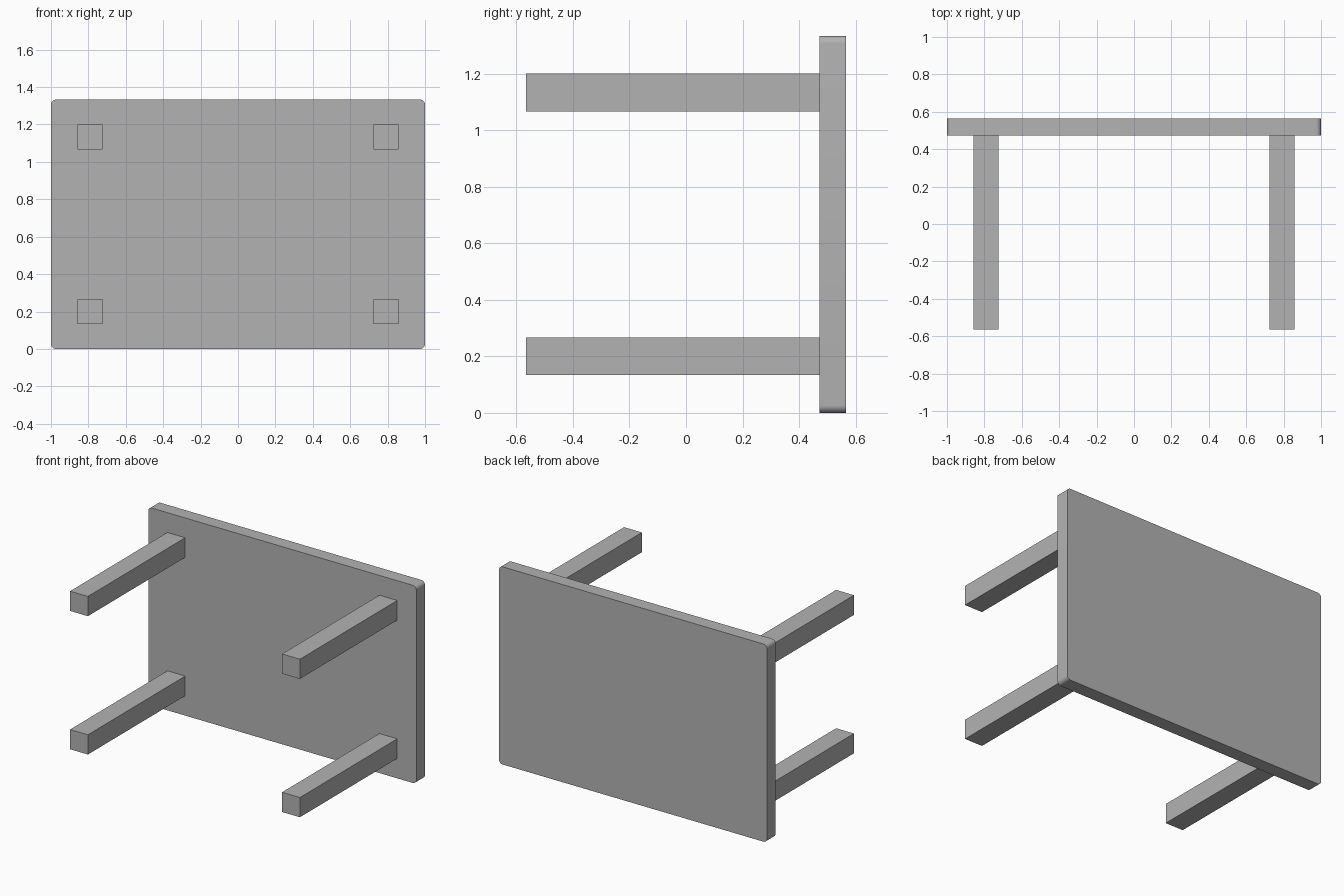
import bpy
import bmesh
from math import radians
from mathutils import Matrix, Vector

cube = bpy.data.objects.get("Cube")
if cube:
    bpy.data.objects.remove(cube, do_unlink=True)

WIDTH, HEIGHT = 2.0, 1.333
FRONT, BACK = -0.565, 0.565
THICKNESS = 0.093
CORNER = 0.027
LEG = 0.133
INSET = 0.2          # board edge to leg centre

grey = bpy.data.materials.new("plain grey")
grey.use_nodes = True
grey.diffuse_color = (0.45, 0.45, 0.45, 1)
grey.node_tree.nodes["Principled BSDF"].inputs["Base Color"].default_value = grey.diffuse_color


def add_box(name, low, high, round_corners=False):
    """Box between two corners, optionally rounding its edges along y."""
    low, high = Vector(low), Vector(high)
    bm = bmesh.new()
    bmesh.ops.create_cube(bm, size=1, matrix=Matrix.Diagonal((*(high - low), 1)))
    if round_corners:
        edges = [e for e in bm.edges
                 if abs(e.verts[0].co.y - e.verts[1].co.y) > 0.01]
        bmesh.ops.bevel(bm, geom=edges, offset=CORNER, segments=8,
                        profile=0.5, affect='EDGES')
    mesh = bpy.data.meshes.new(name)
    bm.to_mesh(mesh)
    bm.free()
    mesh.materials.append(grey)
    obj = bpy.data.objects.new(name, mesh)
    obj.location = (low + high) / 2
    bpy.context.collection.objects.link(obj)
    return obj


# Table top standing on its long edge
board = add_box("table_top", (-WIDTH / 2, BACK - THICKNESS, 0),
                (WIDTH / 2, BACK, HEIGHT), round_corners=True)
bpy.ops.object.select_all(action='DESELECT')
board.select_set(True)
bpy.context.view_layer.objects.active = board
bpy.ops.object.shade_smooth_by_angle(angle=radians(30))

# Four square legs reaching forward
for side, x in (("left", WIDTH / 2 - INSET - 0.009), ("right", -WIDTH / 2 + INSET + 0.009)):
    for level, z in (("lower", INSET), ("upper", HEIGHT - INSET)):
        h = LEG / 2
        add_box(f"{level}_{side}_leg", (x - h, FRONT, z - h),
                (x + h, BACK - THICKNESS, z + h))
